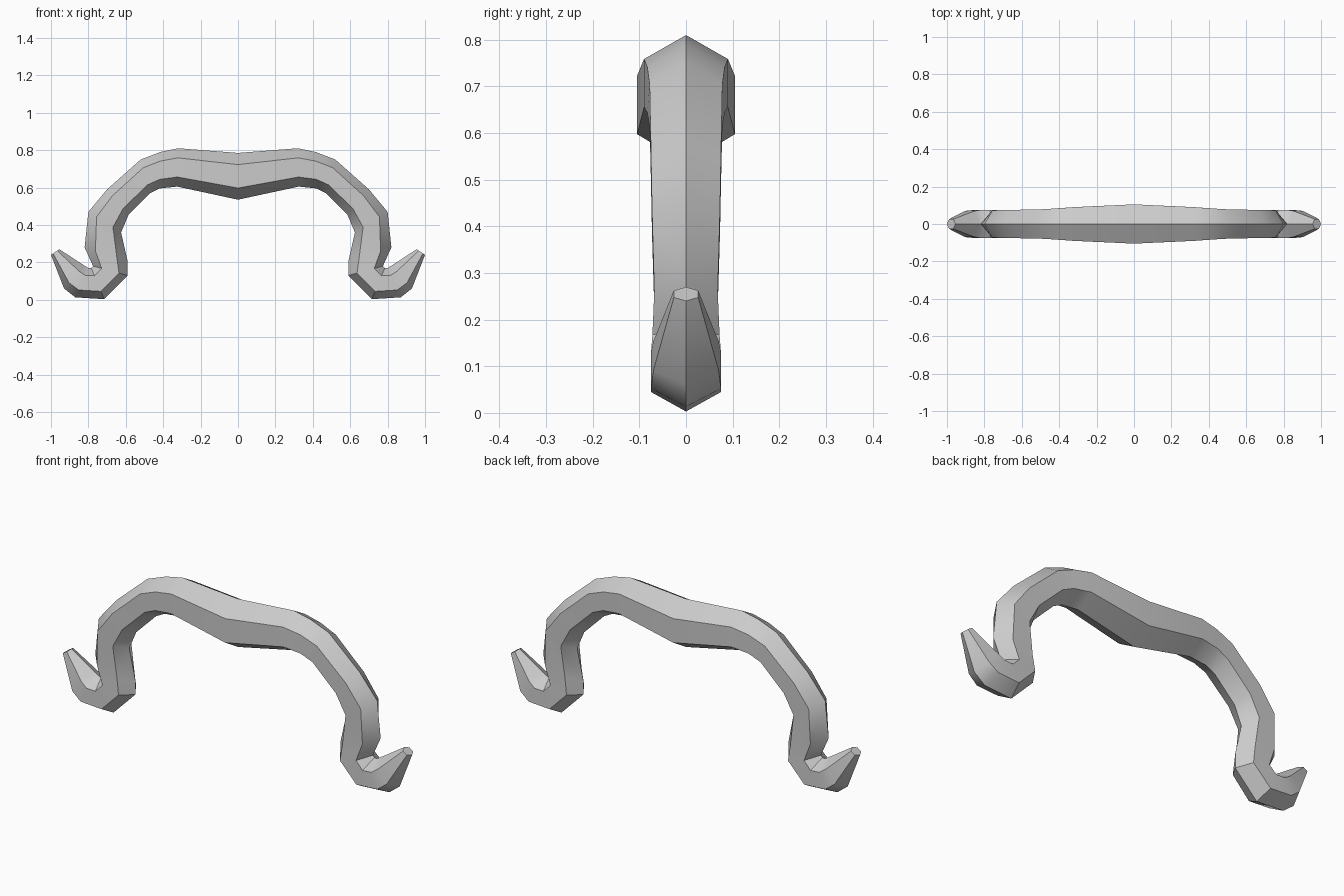
import bpy, bmesh, math
from mathutils import Vector

if "Cube" in bpy.data.objects:
    bpy.data.objects.remove(bpy.data.objects["Cube"])

# Stations along the right half: outer ridge (x, z), inner ridge (x, z), half depth
STATIONS = [
    (0.00, 0.785, 0.00, 0.535, 0.105),
    (0.32, 0.81, 0.325, 0.605, 0.09),
    (0.415, 0.79, 0.42, 0.595, 0.083),
    (0.52, 0.75, 0.47, 0.57, 0.078),
    (0.70, 0.59, 0.585, 0.455, 0.075),
    (0.80, 0.47, 0.625, 0.36, 0.073),
    (0.82, 0.28, 0.59, 0.205, 0.068),
    (0.775, 0.18, 0.59, 0.13, 0.072),
    (0.785, 0.17, 0.715, 0.003, 0.075),
    (0.80, 0.17, 0.87, 0.013, 0.075),
    (0.825, 0.185, 0.93, 0.06, 0.07),
    (0.955, 0.27, 1.00, 0.24, 0.026),
]


def hexagon_ring(bm, ox, oz, ix, iz, depth):
    outer, inner = Vector((ox, 0, oz)), Vector((ix, 0, iz))
    points = []
    for t, side in ((0, 0), (.25, 1), (.75, 1), (1, 0), (.75, -1), (.25, -1)):
        p = outer.lerp(inner, t)
        p.y = side * depth
        points.append(bm.verts.new(p))
    return points


# Curved bar with upturned hook, right half
bm = bmesh.new()
rings = [hexagon_ring(bm, *s) for s in STATIONS]
for a, b in zip(rings, rings[1:]):
    for i in range(6):
        j = (i + 1) % 6
        bm.faces.new((a[i], a[j], b[j], b[i]))
bm.faces.new(rings[-1])
bmesh.ops.recalc_face_normals(bm, faces=bm.faces)
# Outward check on the tip cap, which must point away from the centre
bm.faces.ensure_lookup_table()
if bm.faces[-1].normal.x < 0:
    bmesh.ops.reverse_faces(bm, faces=bm.faces)
mesh = bpy.data.meshes.new("curved_handle")
bm.to_mesh(mesh)
bm.free()
handle = bpy.data.objects.new("curved_handle", mesh)
bpy.context.collection.objects.link(handle)

# Left half by mirroring, then smooth shading with sharp ridges
bpy.context.view_layer.objects.active = handle
handle.select_set(True)
mirror = handle.modifiers.new("left_half", 'MIRROR')
mirror.use_clip = True
bpy.ops.object.modifier_apply(modifier=mirror.name)
bpy.ops.object.shade_smooth_by_angle(angle=math.radians(35))
